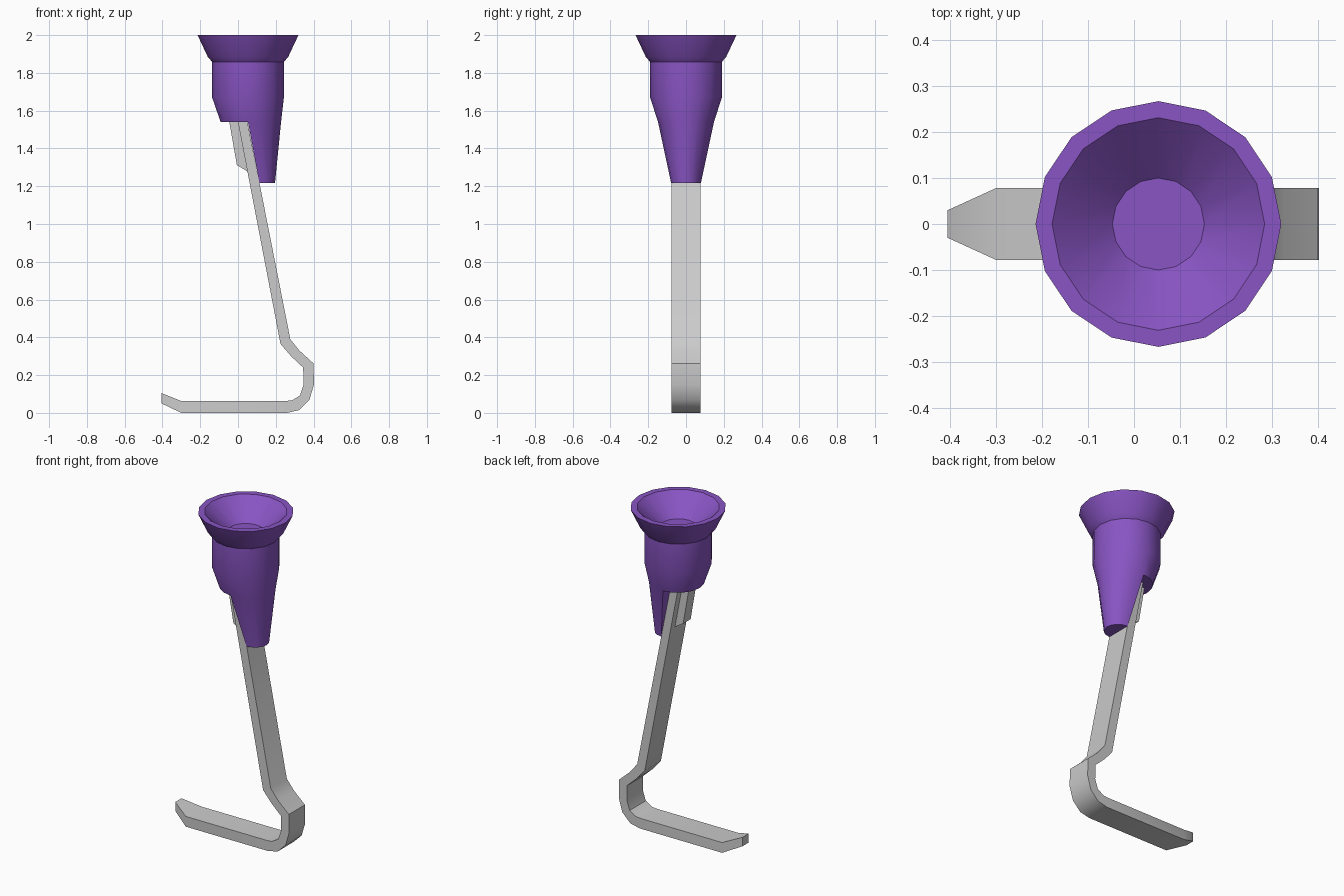
import bpy, bmesh, math

if "Cube" in bpy.data.objects:
    bpy.data.objects.remove(bpy.data.objects["Cube"])

def finish(name, bm, angle, mat=None):
    bmesh.ops.recalc_face_normals(bm, faces=bm.faces)
    me = bpy.data.meshes.new(name)
    bm.to_mesh(me)
    bm.free()
    ob = bpy.data.objects.new(name, me)
    bpy.context.collection.objects.link(ob)
    if mat:
        me.materials.append(mat)
    bpy.ops.object.select_all(action='DESELECT')
    ob.select_set(True)
    bpy.context.view_layer.objects.active = ob
    bpy.ops.object.shade_smooth_by_angle(angle=math.radians(angle))
    return ob

def strip(name, sections, angle):
    """Bar along paired (outer x, z), (inner x, z), half width sections."""
    bm = bmesh.new()
    rings = []
    for (ox, oz), (ix, iz), w in sections:
        rings.append([bm.verts.new(p) for p in
                      ((ox, -w, oz), (ox, w, oz), (ix, w, iz), (ix, -w, iz))])
    for a, b in zip(rings, rings[1:]):
        for i in range(4):
            j = (i + 1) % 4
            bm.faces.new((a[i], a[j], b[j], b[i]))
    bm.faces.new(rings[0])
    bm.faces.new(rings[-1])
    return finish(name, bm, angle)

purple = bpy.data.materials.new("purple")
purple.diffuse_color = (0.25, 0.09, 0.55, 1)
purple.use_nodes = True
purple.node_tree.nodes["Principled BSDF"].inputs["Base Color"].default_value = purple.diffuse_color

# Socket: 16-sided cup whose front half runs on down as a tapering tongue
N = 16
CX = 0.053
bm = bmesh.new()

def ring(cx, z, rx_front, rx_back, ry, ids):
    out = []
    for i in ids:
        a = math.tau * i / N
        c, s = math.cos(a), math.sin(a)
        out.append(bm.verts.new((cx + c * (rx_front if c > 0 else rx_back), s * ry, z)))
    return out

profile = [(0.10, 1.88), (0.231, 2.0), (0.267, 2.0), (0.213, 1.885),
           (0.19, 1.858), (0.19, 1.67)]
rings = [ring(CX, z, r, r, r, range(N)) for r, z in profile]
rings.append(ring(CX, 1.54, 0.175, 0.145, 0.148, range(N)))
for a, b in zip(rings, rings[1:]):
    for i in range(N):
        j = (i + 1) % N
        bm.faces.new((a[i], a[j], b[j], b[i]))
bm.faces.new(rings[0])                                   # cup floor
half = range(-N // 4, N // 4 + 1)
upper = [rings[-1][i] for i in half]
lower = ring(0.113, 1.218, 0.083, 0.083, 0.079, half)
for i in range(len(upper) - 1):
    bm.faces.new((upper[i], upper[i + 1], lower[i + 1], lower[i]))
bm.faces.new((upper[0], upper[-1], lower[-1], lower[0]))  # flat back of tongue
bm.faces.new(lower)
bm.faces.new([rings[-1][i] for i in range(N // 4, 3 * N // 4 + 1)])
finish("socket", bm, 28, purple)

# Spring blade: shin, heel bend and foot with a tapered, raised toe
W = 0.078
strip("spring_blade", [
    ((0.042, 1.58), (-0.008, 1.58), W),
    ((0.277, 0.39), (0.225, 0.365), W),
    ((0.325, 0.33), (0.283, 0.298), W),
    ((0.400, 0.262), (0.345, 0.24), W),
    ((0.402, 0.15), (0.347, 0.15), W),
    ((0.378, 0.068), (0.328, 0.092), W),
    ((0.325, 0.015), (0.285, 0.066), W),
    ((0.26, 0.0), (0.25, 0.063), W),
    ((-0.30, 0.0), (-0.30, 0.063), W),
    ((-0.405, 0.05), (-0.405, 0.105), 0.03)], 40)

# Narrow backing plate behind the top of the shin
strip("backing_plate", [
    ((0.0, 1.58), (-0.053, 1.58), 0.036),
    ((0.05, 1.278), (-0.006, 1.312), 0.036)], 30)
